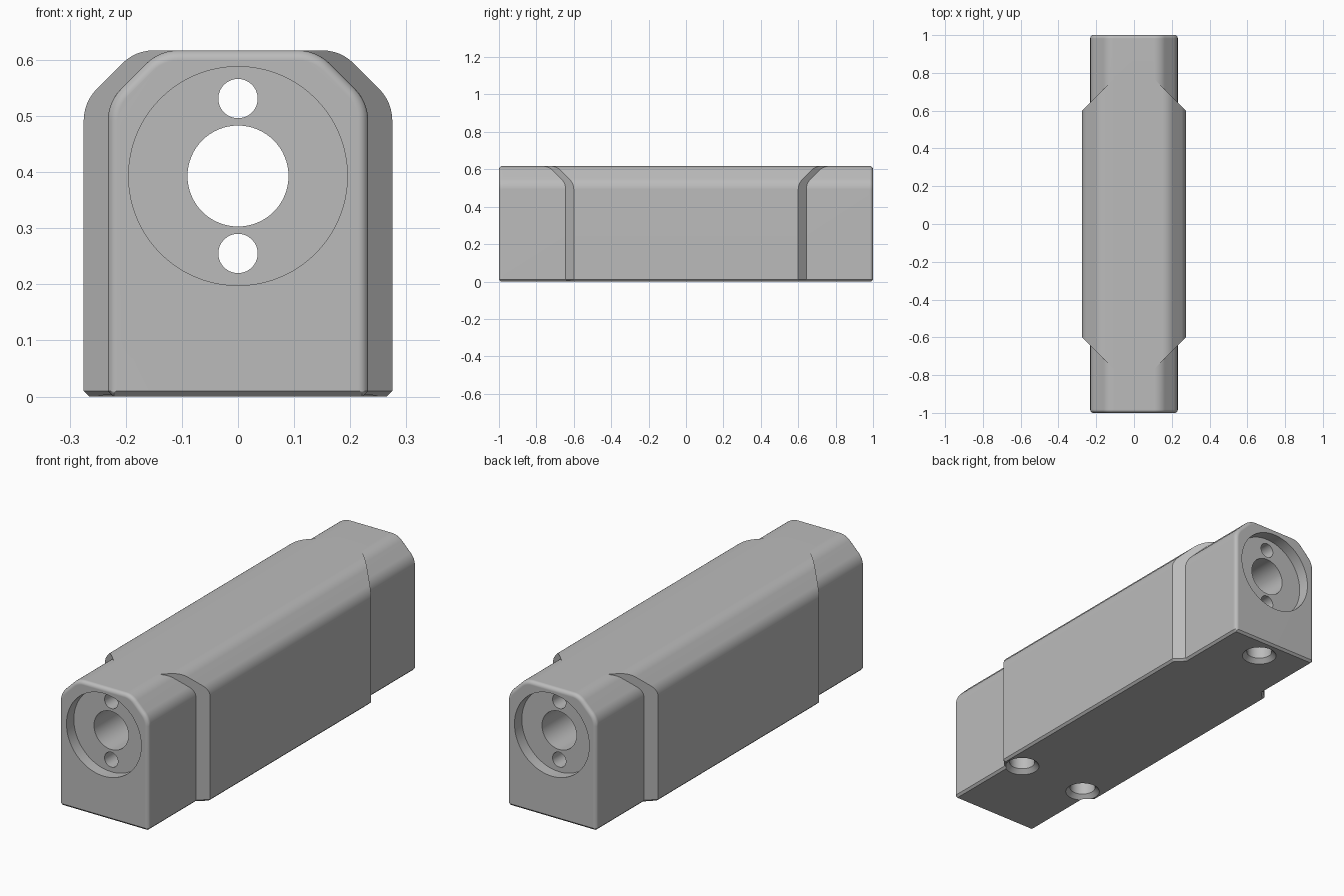
import bpy, bmesh, math
from mathutils import Vector, Matrix

if "Cube" in bpy.data.objects:
    bpy.data.objects.remove(bpy.data.objects["Cube"], do_unlink=True)

TOP, EDGE = 0.617, 0.01          # height, bottom chamfer
WIDE, NARROW = 0.275, 0.232      # half widths
CUT, ROUND, END_ROUND = 0.092, 0.08, 0.018
BORE_Z = 0.393

metal = bpy.data.materials.new("satin grey")
metal.use_nodes = True
grey = (0.5, 0.5, 0.5, 1)
metal.diffuse_color = grey
metal.node_tree.nodes["Principled BSDF"].inputs["Base Color"].default_value = grey


def section(half, inset=0.0, floor=0.0):
    """Upright outline with softened top chamfers, offset inward by inset."""
    w, top, r = half - inset, TOP - inset, ROUND - inset
    diag = half + TOP - CUT - inset * math.sqrt(2)
    t = r * math.tan(math.pi / 8)
    right = [(w - EDGE + floor, floor), (w, EDGE)]
    # Arc centres sit one radius inside each pair of adjoining flats
    for cx, cz, start in ((w - r, diag - w - t, 0), (diag - top - t, top - r, 45)):
        for i in range(7):
            a = math.radians(start + 45 * i / 6)
            right.append((cx + r * math.cos(a), cz + r * math.sin(a)))
    return right + [(-x, z) for x, z in reversed(right)]


def finish(bm, name):
    bmesh.ops.remove_doubles(bm, verts=bm.verts[:], dist=1e-5)
    bmesh.ops.recalc_face_normals(bm, faces=bm.faces[:])
    mesh = bpy.data.meshes.new(name)
    bm.to_mesh(mesh)
    bm.free()
    mesh.materials.append(metal)
    obj = bpy.data.objects.new(name, mesh)
    bpy.context.collection.objects.link(obj)
    return obj


def loft(sections):
    """Skin a list of (y, outline) rings and cap both ends."""
    bm = bmesh.new()
    rings = [[bm.verts.new((x, y, z)) for x, z in pts] for y, pts in sections]
    for a, b in zip(rings, rings[1:]):
        for i in range(len(a)):
            j = (i + 1) % len(a)
            bm.faces.new((a[i], a[j], b[j], b[i]))
    bm.faces.new(rings[0])
    bm.faces.new(rings[-1])
    return bm


def lathe(name, profile, place, sides=64):
    """Closed round cutter from (radius, height) pairs."""
    bm = bmesh.new()
    rings = [[bm.verts.new((r * math.cos(math.tau * i / sides),
                            r * math.sin(math.tau * i / sides), h))
              for i in range(sides)] for r, h in profile]
    for a, b in zip(rings, rings[1:]):
        for i in range(sides):
            j = (i + 1) % sides
            bm.faces.new((a[i], a[j], b[j], b[i]))
    bm.faces.new(rings[0])
    bm.faces.new(rings[-1])
    bmesh.ops.transform(bm, matrix=place, verts=bm.verts[:])
    return finish(bm, name)


def combine(target, tool, operation):
    mod = target.modifiers.new(operation.lower(), 'BOOLEAN')
    mod.operation, mod.object, mod.solver = operation, tool, 'EXACT'
    bpy.context.view_layer.objects.active = target
    bpy.ops.object.modifier_apply(modifier=mod.name)
    bpy.data.objects.remove(tool, do_unlink=True)


# Narrow full-length block with rounded ends
half_end = []
for step in sorted([END_ROUND * (1 - math.sin(math.pi / 12 * i)) for i in range(7)] + [EDGE]):
    inset = END_ROUND - math.sqrt(END_ROUND ** 2 - (END_ROUND - step) ** 2)
    half_end.append((1 - step, section(NARROW, inset, max(0, EDGE - step))))
rings = [(-y, pts) for y, pts in half_end] + half_end[::-1]
housing = finish(loft(rings), "housing_block")

# Wide middle block, corners cut at 45 degrees with a chamfered lower edge
bm = loft([(-0.8, section(WIDE)), (0.8, section(WIDE))])
for sx in (-1, 1):
    for sy in (-1, 1):
        for drop in (0, -math.sqrt(2)):
            bmesh.ops.bisect_plane(
                bm, geom=bm.verts[:] + bm.edges[:] + bm.faces[:], dist=1e-6,
                plane_co=(sx * WIDE, sy * 0.6, EDGE),
                plane_no=Vector((sx, sy, drop)).normalized(), clear_outer=True)
            bmesh.ops.holes_fill(bm, edges=[e for e in bm.edges if e.is_boundary], sides=0)
combine(housing, finish(bm, "middle_block"), 'UNION')

# Central bore and two small passages running the whole length
along_y = Matrix.Rotation(math.pi / 2, 4, 'X')
for radius, z in ((0.09, BORE_Z), (0.035, 0.531), (0.035, 0.255)):
    place = Matrix.Translation((0, 0, z)) @ along_y
    combine(housing, lathe("bore", [(radius, -1.1), (radius, 1.1)], place), 'DIFFERENCE')

# Shallow round recess at each end
for side in (-1, 1):
    place = Matrix.Translation((0, side, BORE_Z)) @ along_y
    combine(housing, lathe("recess", [(0.195, -0.055), (0.195, 0.055)], place, 96), 'DIFFERENCE')

# Three countersunk mounting holes underneath
for x, y in ((0, 0.89), (0.18, -0.58), (-0.18, -0.58)):
    profile = [(0.087, -0.01), (0.057, 0.02), (0.057, 0.15)]
    combine(housing, lathe("mounting_hole", profile, Matrix.Translation((x, y, 0)), 48),
            'DIFFERENCE')

# Smooth rounded edges, keep creases crisp
bpy.ops.object.select_all(action='DESELECT')
housing.select_set(True)
bpy.context.view_layer.objects.active = housing
bpy.ops.object.shade_smooth_by_angle(angle=math.radians(25))
weighted = housing.modifiers.new("flat_normals", 'WEIGHTED_NORMAL')
weighted.keep_sharp = True
